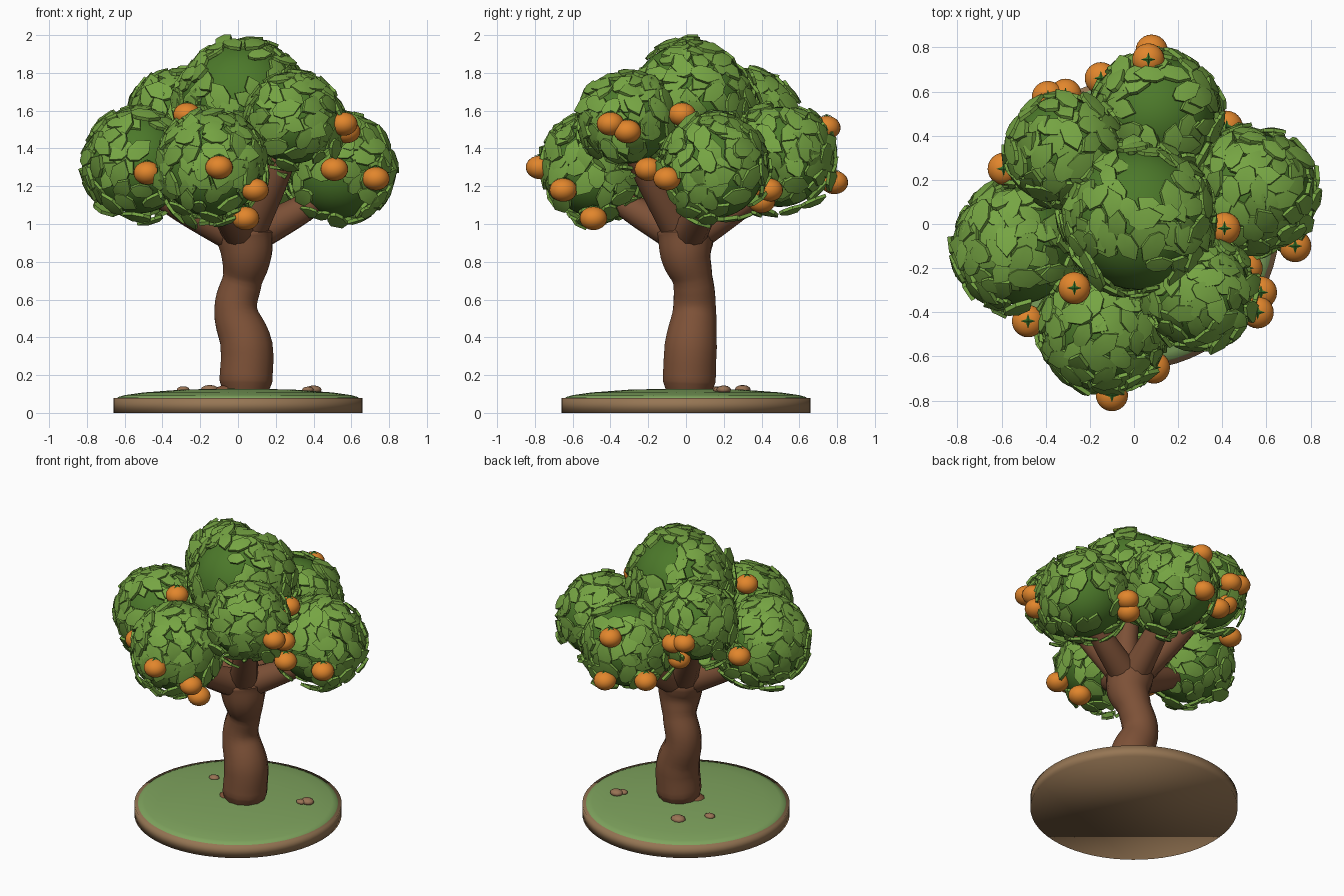
import bpy, bmesh, math, random
from mathutils import Vector, Matrix

random.seed(4)
if "Cube" in bpy.data.objects:
    bpy.data.objects.remove(bpy.data.objects["Cube"])


def material(name, rgb):
    lin = [(c / 255 / 12.92) if c < 11 else ((c / 255 + 0.055) / 1.055) ** 2.4 for c in rgb] + [1]
    m = bpy.data.materials.new(name)
    m.use_nodes = True
    m.diffuse_color = lin
    m.node_tree.nodes["Principled BSDF"].inputs["Base Color"].default_value = lin
    return m


LEAF = material("leaf green", (118, 165, 67))
CROWN = material("deep crown green", (76, 121, 42))
BARK = material("bark brown", (125, 81, 55))
SOIL = material("soil tan", (150, 118, 84))
GRASS = material("grass green", (127, 164, 94))
FRUIT = material("fruit orange", (226, 134, 44))
CALYX = material("calyx green", (54, 110, 40))
STONE = material("stone brown", (152, 114, 84))


def smooth(ob, angle=40):
    bpy.ops.object.select_all(action='DESELECT')
    ob.select_set(True)
    bpy.context.view_layer.objects.active = ob
    bpy.ops.object.shade_smooth_by_angle(angle=math.radians(angle))


def finish(bm, name, mat, angle=None):
    bmesh.ops.recalc_face_normals(bm, faces=bm.faces)
    me = bpy.data.meshes.new(name)
    bm.to_mesh(me)
    bm.free()
    me.materials.append(mat)
    ob = bpy.data.objects.new(name, me)
    bpy.context.collection.objects.link(ob)
    if angle:
        smooth(ob, angle)
    return ob


def ball(name, mat, pos, size, u=24, v=16):
    bm = bmesh.new()
    bmesh.ops.create_uvsphere(bm, u_segments=u, v_segments=v, radius=1)
    bm.transform(Matrix.Translation(pos) @ Matrix.Diagonal((*size, 1)))
    return finish(bm, name, mat, 60)


def limb(name, path):
    """Tapered round limb through (x, y, z, radius) points."""
    cu = bpy.data.curves.new(name, 'CURVE')
    cu.dimensions = '3D'
    cu.bevel_depth = 1
    cu.bevel_resolution = 4
    cu.resolution_u = 6
    cu.use_fill_caps = True
    sp = cu.splines.new('BEZIER')
    sp.bezier_points.add(len(path) - 1)
    for p, (x, y, z, r) in zip(sp.bezier_points, path):
        p.co, p.radius = (x, y, z), r
        p.handle_left_type = p.handle_right_type = 'AUTO'
    cu.materials.append(BARK)
    ob = bpy.data.objects.new(name, cu)
    bpy.context.collection.objects.link(ob)
    bpy.ops.object.select_all(action='DESELECT')
    ob.select_set(True)
    bpy.context.view_layer.objects.active = ob
    bpy.ops.object.convert(target='MESH')
    smooth(ob, 50)


# Round base, softly shaded over its rim
bm = bmesh.new()
bmesh.ops.create_cone(bm, cap_ends=True, segments=64, radius1=.66, radius2=.66, depth=.08,
                      matrix=Matrix.Translation((0, 0, .04)))
finish(bm, "soil_disc", SOIL, 180)

# Low grass dome
bm = bmesh.new()
vs = [bm.verts.new((r, 0, z)) for r, z in
      [(.64, .075), (.635, .084), (.6, .094), (.5, .108), (.3, .123), (0, .13)]]
es = [bm.edges.new(p) for p in zip(vs, vs[1:])]
bmesh.ops.spin(bm, geom=vs + es, cent=(0, 0, 0), axis=(0, 0, 1), angle=math.tau, steps=64)
bmesh.ops.remove_doubles(bm, verts=bm.verts, dist=1e-5)
finish(bm, "grass_dome", GRASS, 60)

# Stones
for i, (x, y, r) in enumerate([(-.29, .15, .036), (-.15, .3, .05), (.4, .2, .045), (.37, .17, .032)]):
    ball(f"stone_{i}", STONE, (x, y, .123), (r, r * .85, r * .5), 10, 6)

# Trunk, root and branches
limb("trunk", [(.04, .015, .1, .12), (.042, .017, .17, .145), (.045, .025, .35, .143),
               (-.012, .045, .55, .117), (.025, .035, .71, .108),
               (.045, 0, .84, .138), (.035, 0, .95, .155), (.035, 0, 1.02, .1)])
ball("root", BARK, (-.06, -.02, .125), (.06, .06, .022), 10, 6)

CLUSTERS = {  # centre, outer radius, directions left bare
    "left": ((-.53, -.1, 1.32), .3, [(.3, -.75, .4), (.35, -.8, -.2)]),
    "front": ((-.14, -.475, 1.305), .3, [(.7, -.3, -.6)]),
    "front_upper": ((.295, -.31, 1.55), .265, [(.2, -.1, -1)]),
    "right": ((.535, .15, 1.295), .298, [(-.1, -.8, -.45), (.3, .6, -.6)]),
    "back": ((.1, .495, 1.355), .3, [(0, .1, 1), (-.4, .5, -.7)]),
    "back_upper": ((-.32, .335, 1.555), .268, [(-.2, .4, -.9)]),
    "top": ((.02, .02, 1.635), .355, [(-.15, -.75, .55), (.1, .65, .7)]),
}
for name, (c, r, _) in CLUSTERS.items():
    if name == "top":
        path = [(.05, 0, .9, .1), (.06, -.01, 1.15, .08), (.03, .0, 1.45, .06)]
    else:
        end = Vector(c) + Vector((0, 0, -.1))
        mid = Vector((.035, 0, .94)).lerp(end, .5) + Vector((0, 0, -.02))
        path = [(.035, 0, .92, .1), (*mid, .08), (*end, .055)]
    limb("branch_" + name, path)


def add_leaf(bm, matrix):
    """Thick pointed plate with a raised midrib, bent around the crown."""
    outline = [(-.066, .012), (-.035, .038), (.025, .041), (.074, 0),
               (.025, -.041), (-.035, -.038), (-.066, -.012)]
    top = [bm.verts.new(matrix @ Vector((x, y, .008 - 1.6 * x * x))) for x, y in outline]
    low = [bm.verts.new(matrix @ Vector((x, y, -.009 - 1.6 * x * x))) for x, y in outline]
    rib = bm.verts.new(matrix @ Vector((0, 0, .013)))
    for i in range(len(outline)):
        j = (i + 1) % len(outline)
        bm.faces.new((rib, top[i], top[j]))
        bm.faces.new((top[i], low[i], low[j], top[j]))
    bm.faces.new(low[::-1])


# Foliage: dark ball with a coat of loose leaf plates, hanging lower underneath
for name, (c, r, bare) in CLUSTERS.items():
    centre, core = Vector(c), r - .035
    ball("crown_" + name, CROWN, c, (core, core, core), 32, 20)
    bm = bmesh.new()
    count = int(1850 * r * r)
    for i in range(count):
        z = 1 - 2 * (i + .5) / count
        a = i * 2.39996 + random.uniform(-.2, .2)
        s = math.sqrt(1 - z * z)
        n = Vector((s * math.cos(a), s * math.sin(a), z + random.uniform(-.08, .08))).normalized()
        p = centre + n * (core + random.uniform(.008, .036 if n.z > -.4 else .065))
        buried = any(k != name and (p - Vector(o[0])).length < o[1] - .07 for k, o in CLUSTERS.items())
        if buried or any(n.dot(Vector(b).normalized()) > random.uniform(.87, .94) for b in bare):
            continue
        if n.z < -.6 and random.random() < .5:
            continue
        spin = Matrix.Rotation(random.uniform(0, math.tau), 4, 'Z')
        tilt = Matrix.Rotation(random.uniform(-.35, .2), 4, 'Y')
        turn = n.to_track_quat('Z', 'Y').to_matrix().to_4x4()
        size = Matrix.Scale(random.uniform(.9, 1.2), 4)
        add_leaf(bm, Matrix.Translation(p) @ turn @ spin @ tilt @ size)
    finish(bm, "leaves_" + name, LEAF, 35)

# Fruit with a four-pointed calyx
FRUITS = [(-.27, -.29, 1.58), (.41, -.02, 1.58), (-.48, -.44, 1.27), (-.1, -.775, 1.3),
          (.09, -.65, 1.18), (.04, -.49, 1.03), (.56, -.4, 1.53), (.575, -.31, 1.49),
          (.51, -.2, 1.29), (.73, -.1, 1.24), (.08, .785, 1.22), (.065, .745, 1.51),
          (.42, .44, 1.18), (.38, .4, 1.12), (-.39, .575, 1.53), (-.31, .585, 1.51),
          (-.15, .66, 1.23), (-.59, .25, 1.365), (-.32, .53, 1.38)]
for i, (x, y, z) in enumerate(FRUITS):
    ball(f"fruit_{i}", FRUIT, (x, y, z), (.073, .073, .062))
    bm = bmesh.new()
    ring = []
    for k in range(8):
        d = .012 if k % 2 else .034
        a = k * math.pi / 4
        ring.append(bm.verts.new((x + d * math.cos(a), y + d * math.sin(a), z + (.064 if k % 2 else .058))))
    peak = bm.verts.new((x, y, z + .072))
    for k in range(8):
        bm.faces.new((peak, ring[k], ring[(k + 1) % 8]))
    finish(bm, f"calyx_{i}", CALYX)
